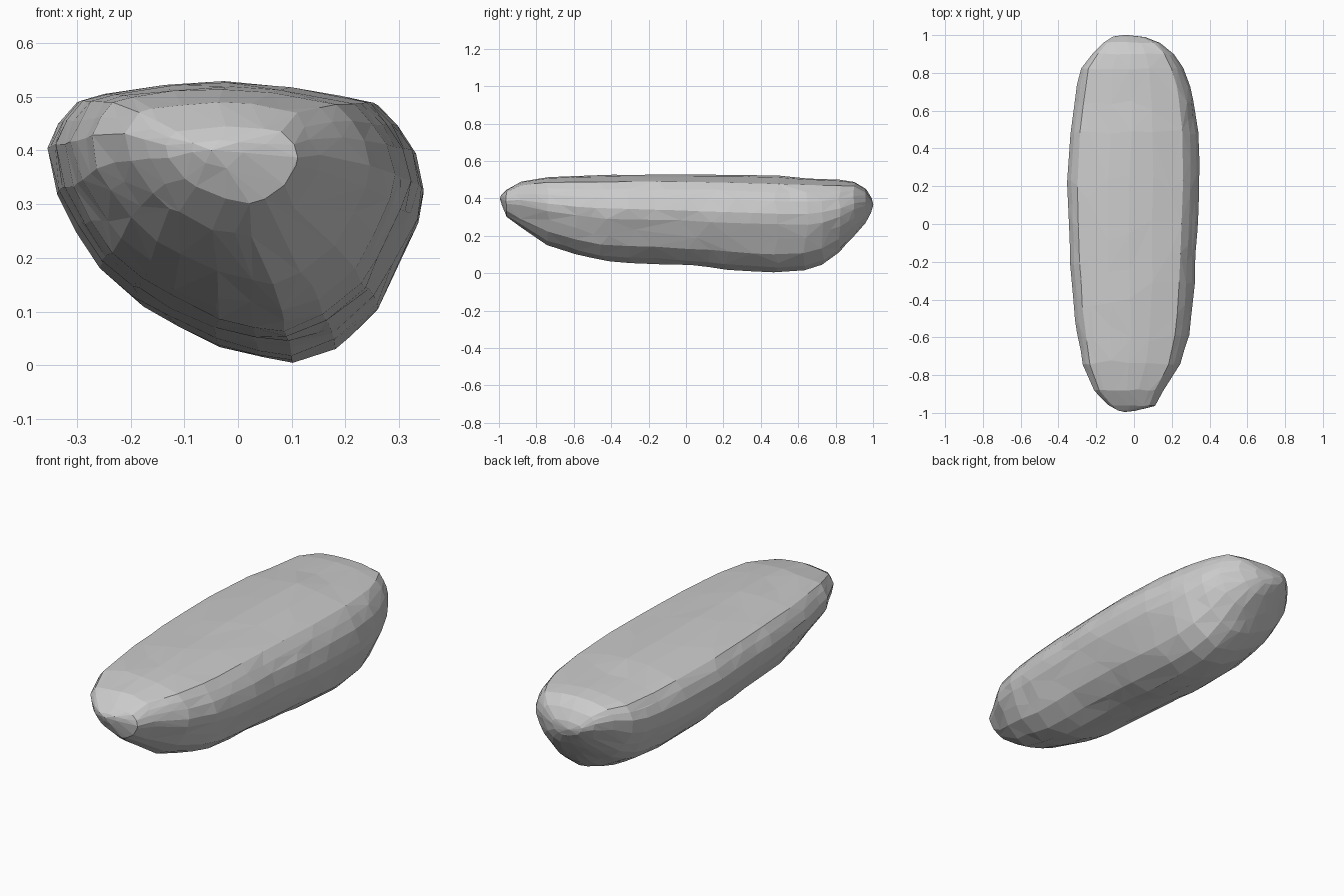
import bpy
import bmesh
import random
from mathutils import Vector, noise

random.seed(4)
if "Cube" in bpy.data.objects:
    bpy.data.objects.remove(bpy.data.objects["Cube"], do_unlink=True)

# Stone colour
stone = bpy.data.materials.new("stone_grey")
stone.use_nodes = True
grey = (0.6, 0.6, 0.6, 1)
stone.diffuse_color = grey
stone.node_tree.nodes["Principled BSDF"].inputs["Base Color"].default_value = grey

# Lopsided cross-section: flat top, widest high up, keel off to the left side (x, z)
SECTION = [
    (-.35, .40), (-.33, .45), (-.30, .49), (-.25, .505), (-.14, .52),
    (-.02, .527), (.10, .518), (.19, .50), (.26, .485), (.30, .44),
    (.33, .39), (.345, .32), (.335, .26), (.30, .18), (.26, .10),
    (.18, .03), (.10, 0), (.04, .01), (-.04, .03), (-.13, .075),
    (-.19, .11), (-.255, .17), (-.30, .24), (-.335, .31),
]
X_LOW, X_HIGH, Z_HIGH = -.35, .345, .527

# Stations along the length: y, x low, x high, z low, z high
STATIONS = [
    (-.99, -.09, .01, .365, .42),
    (-.96, -.135, .11, .30, .445),
    (-.88, -.21, .155, .24, .49),
    (-.74, -.27, .245, .155, .515),
    (-.58, -.30, .29, .10, .52),
    (-.42, -.32, .31, .062, .525),
    (-.20, -.335, .325, .05, .527),
    (0, -.345, .335, .04, .527),
    (.22, -.35, .345, .02, .525),
    (.48, -.335, .34, .003, .52),
    (.63, -.315, .32, .015, .51),
    (.73, -.30, .30, .045, .505),
    (.82, -.28, .265, .11, .50),
    (.90, -.22, .215, .20, .488),
    (.96, -.16, .14, .275, .45),
    (.99, -.11, .06, .325, .40),
]


def remap(value, low, high, new_low, new_high):
    return new_low + (value - low) / (high - low) * (new_high - new_low)


def add_ring(bm, station):
    y, x_low, x_high, z_low, z_high = station
    slack = .03 * (1 - abs(y))
    return [bm.verts.new((remap(x, X_LOW, X_HIGH, x_low, x_high),
                          y + random.uniform(-slack, slack),
                          remap(z, 0, Z_HIGH, z_low, z_high)))
            for x, z in SECTION]


def add_tip(bm, ring, point):
    tip = bm.verts.new(point)
    for a, b in zip(ring, ring[1:] + ring[:1]):
        bm.faces.new((a, b, tip))


# Loft the stone through its stations and close both ends
bm = bmesh.new()
rings = [add_ring(bm, station) for station in STATIONS]
for near, far in zip(rings, rings[1:]):
    for i in range(len(near)):
        j = (i + 1) % len(near)
        bm.faces.new((near[i], near[j], far[j], far[i]))
add_tip(bm, rings[0], (-.05, -1, .40))
add_tip(bm, rings[-1], (-.04, 1, .365))

# Refine, then weather the surface a little
bmesh.ops.subdivide_edges(bm, edges=bm.edges[:], cuts=1, use_grid_fill=True)
bmesh.ops.recalc_face_normals(bm, faces=bm.faces[:])
bm.normal_update()
for v in bm.verts:
    bump = noise.noise(v.co * 7 + Vector((3, 1, 2)))
    strength = .003 if v.normal.z > .8 else .007
    v.co += v.normal * bump * strength
    v.co.z = max(v.co.z, 0)
bmesh.ops.triangulate(bm, faces=bm.faces[:])

mesh = bpy.data.meshes.new("stone")
bm.to_mesh(mesh)
bm.free()
mesh.materials.append(stone)
rock = bpy.data.objects.new("stone", mesh)
bpy.context.collection.objects.link(rock)

# Collapse to irregular flat facets
facets = rock.modifiers.new("facets", "DECIMATE")
facets.ratio = .25
